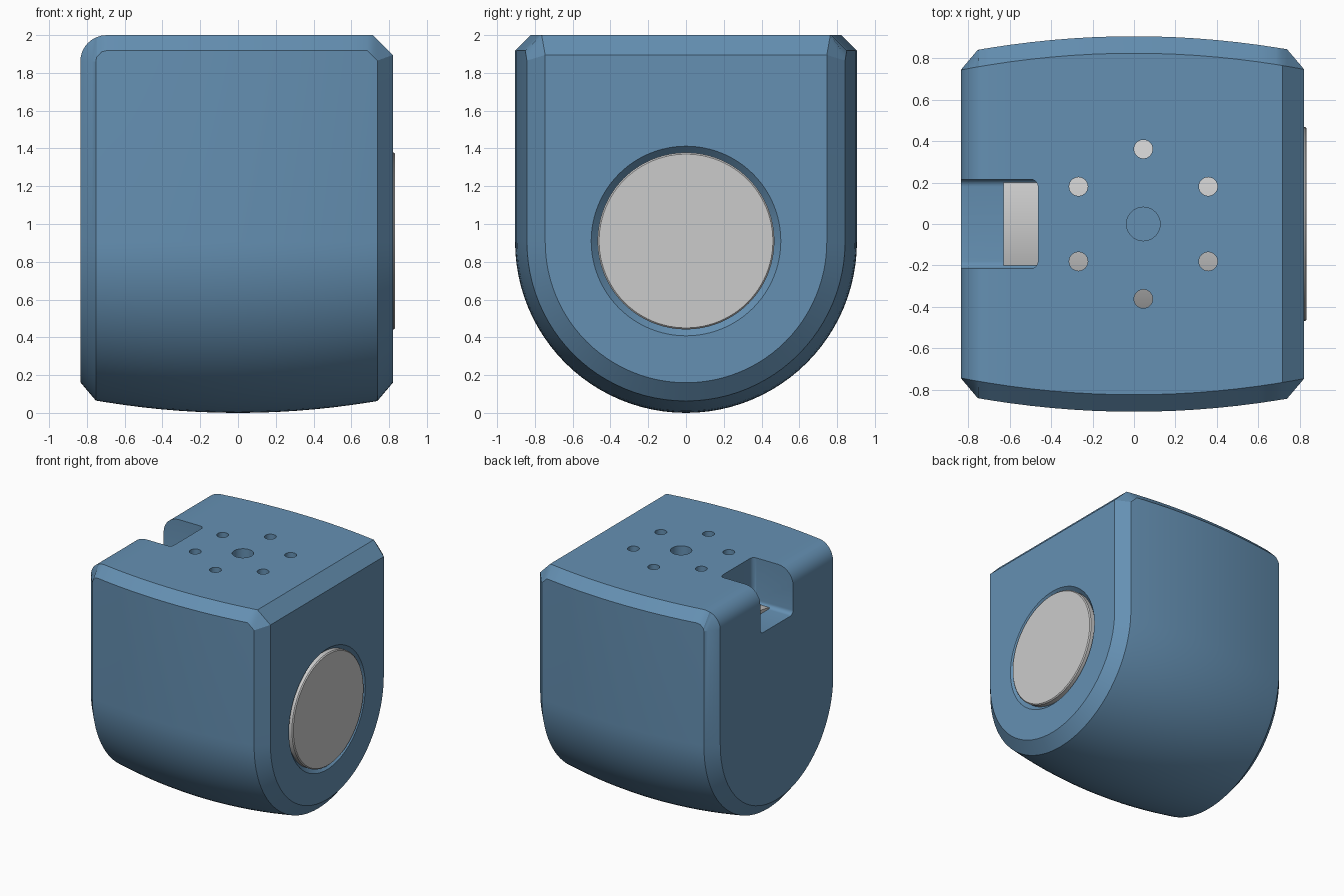
import bpy, bmesh, math

if "Cube" in bpy.data.objects:
    bpy.data.objects.remove(bpy.data.objects["Cube"])

ZC = 0.905            # axis height of the rounded lower half
XL, XR = -0.835, 0.82  # flat side faces
C = 0.082             # edge chamfer size
FIL = 0.14            # top-left fillet radius


def new_object(name, bm):
    bmesh.ops.recalc_face_normals(bm, faces=bm.faces)
    me = bpy.data.meshes.new(name)
    bm.to_mesh(me)
    bm.free()
    ob = bpy.data.objects.new(name, me)
    bpy.context.collection.objects.link(ob)
    return ob


def activate(ob):
    bpy.ops.object.select_all(action='DESELECT')
    ob.select_set(True)
    bpy.context.view_layer.objects.active = ob


def smooth(ob):
    activate(ob)
    bpy.ops.object.shade_smooth_by_angle(angle=math.radians(25))


def cylinder(name, r1, r2, lo, hi, axis, centre, segs=64):
    """Cylinder or cone from lo to hi along X or Z; centre gives the other two coordinates."""
    rot = (0, math.pi / 2, 0) if axis == 'X' else (0, 0, 0)
    mid = (lo + hi) / 2
    loc = (mid, *centre) if axis == 'X' else (*centre, mid)
    bpy.ops.mesh.primitive_cone_add(vertices=segs, radius1=r1, radius2=r2,
                                    depth=hi - lo, location=loc, rotation=rot)
    ob = bpy.context.object
    ob.name = name
    return ob


def cut(body, cutter):
    cutter.hide_render = True
    activate(body)
    m = body.modifiers.new("cut", 'BOOLEAN')
    m.operation, m.solver, m.object = 'DIFFERENCE', 'EXACT', cutter
    bpy.ops.object.modifier_apply(modifier=m.name)
    bpy.data.objects.remove(cutter, do_unlink=True)


# Housing: U-shaped sections lofted along x
def section(x):
    bulge = 0.905 - 0.065 * (x / 0.75) ** 2
    d = min(x - XL, XR - x)
    r = bulge - max(0, C - d)
    top, side = 2.0, 2.0 - C
    xf = XL + FIL
    if x < xf:                                # rounded top-left edge
        top = 2 - FIL + math.sqrt(max(0, FIL ** 2 - (x - xf) ** 2))
        side = 2 - FIL + math.sqrt(max(0, (FIL - C) ** 2 - (x - xf) ** 2))
    if x > 0.715:                             # chamfered top-right edge
        top = 2 - (x - 0.715)
    if x > 0.685:
        side = 1.918 - (min(x, XR - C) - 0.685) + max(0, x - XR + C) * 0.44
    side = min(side, top)
    pts = [(bulge - C, top), (r, side)]
    for i in range(49):
        a = -math.pi * i / 48
        pts.append((r * math.cos(a), ZC + r * math.sin(a)))
    return pts + [(-r, side), (C - bulge, top)]


xs = [XL + FIL * (1 - math.cos(math.pi / 2 * i / 8)) for i in range(9)]
xs += [XL + C] + [-0.6 + 0.1 * i for i in range(13)]
xs += [0.685, 0.715, XR - C, XR]
bm = bmesh.new()
rings = [[bm.verts.new((x, y, z)) for y, z in section(x)] for x in sorted(xs)]
for a, b in zip(rings, rings[1:]):
    for i in range(len(a)):
        j = (i + 1) % len(a)
        bm.faces.new((a[i], a[j], b[j], b[i]))
bm.faces.new(rings[0])
bm.faces.new(rings[-1])
bmesh.ops.remove_doubles(bm, verts=bm.verts, dist=0.002)
housing = new_object("housing", bm)

# Cable notch in the top-left edge, with rounded inner corners
bm = bmesh.new()
bmesh.ops.create_cube(bm, size=1)
for v in bm.verts:
    v.co = (-0.463 if v.co.x > 0 else -1.0, 0.215 * (1 if v.co.y > 0 else -1),
            2.2 if v.co.z > 0 else 1.62)
uprights = [e for e in bm.edges if all(v.co.x > -0.5 for v in e.verts)
            and abs(e.verts[0].co.z - e.verts[1].co.z) > 0.1]
floor_edges = [e for e in bm.edges if all(v.co.z < 1.7 for v in e.verts)
               and abs(e.verts[0].co.x - e.verts[1].co.x) > 0.1]
bmesh.ops.bevel(bm, geom=uprights + floor_edges, offset=0.035, segments=5,
                profile=0.5, affect='EDGES')
cut(housing, new_object("notch_cutter", bm))

# Top bolt circle and blind centre hole
cut(housing, cylinder("centre_cutter", 0.081, 0.081, 1.7, 2.2, 'Z', (0.045, 0), 48))
for k in range(6):
    a = math.radians(90 + 60 * k)
    c = (0.045 + 0.361 * math.cos(a), 0.361 * math.sin(a))
    cut(housing, cylinder("bolt_cutter", 0.045, 0.045, 1.3, 2.2, 'Z', c, 32))

# Countersunk opening around the output disc
cut(housing, cylinder("countersink_cutter", 0.462, 0.512, 0.78, 0.83, 'X', (0, 0.91), 96))

mat = bpy.data.materials.new("housing_blue")
mat.diffuse_color = (0.13, 0.28, 0.45, 1)
mat.use_nodes = True
mat.node_tree.nodes["Principled BSDF"].inputs["Base Color"].default_value = mat.diffuse_color
housing.data.materials.append(mat)
smooth(housing)

# Motor inside the housing, seen through the notch and bolt holes
smooth(cylinder("motor_body", 0.75, 0.75, -0.63, 0.6, 'X', (0, ZC), 128))

# Output disc on the right face, with a fine edge chamfer
disc = cylinder("output_disc", 0.468, 0.468, 0.5, 0.832, 'X', (0, 0.91), 96)
bev = disc.modifiers.new("edge", 'BEVEL')
bev.width, bev.segments = 0.008, 1
bev.limit_method = 'ANGLE'
activate(disc)
bpy.ops.object.modifier_apply(modifier=bev.name)
smooth(disc)
